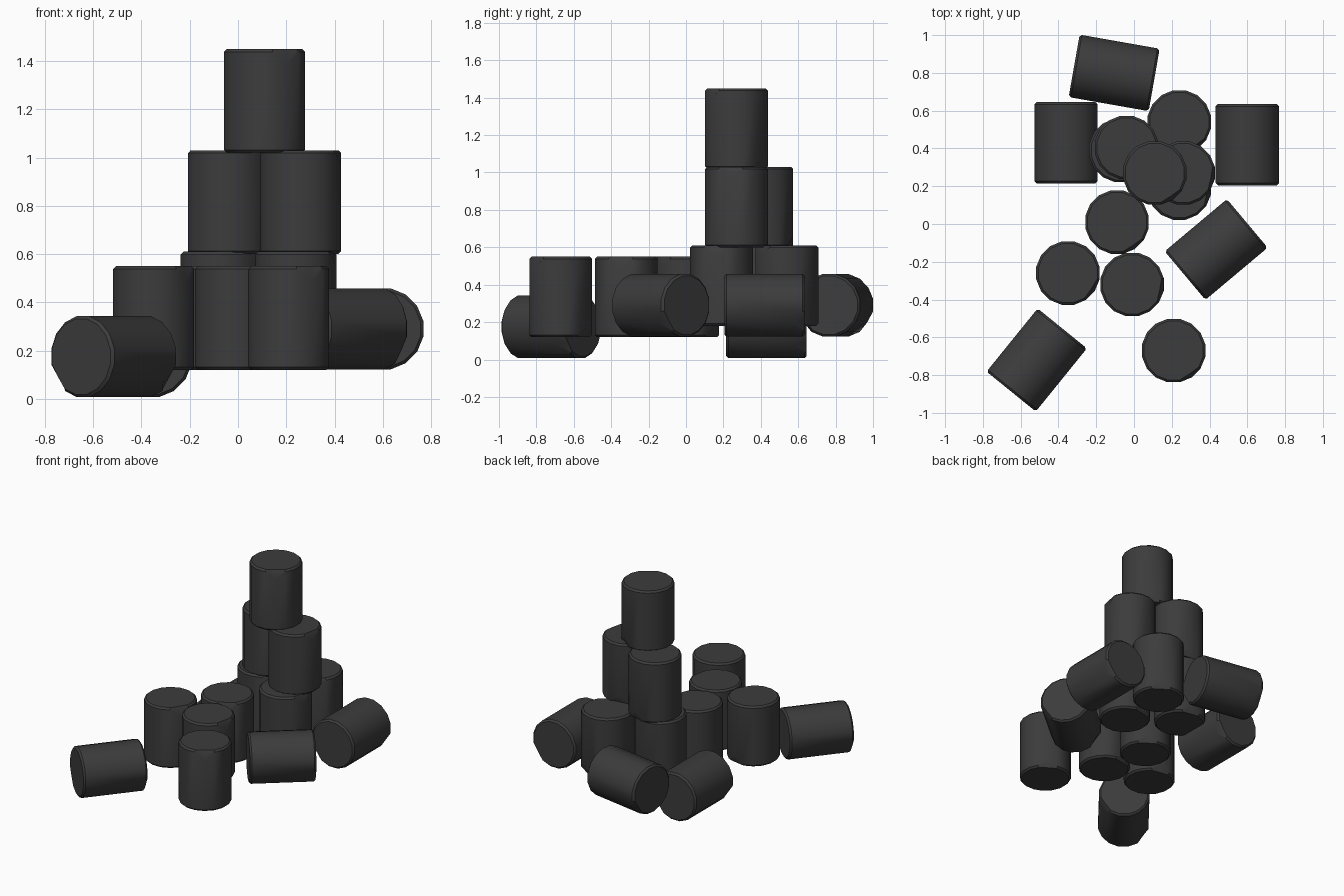
import bpy, bmesh
from math import sin, cos, pi, radians

if "Cube" in bpy.data.objects:
    bpy.data.objects.remove(bpy.data.objects["Cube"])

R, H, N, B = 0.171, 0.43, 16, 0.012

mat = bpy.data.materials.new("dark_metal")
mat.diffuse_color = (0.045, 0.045, 0.045, 1)
mat.use_nodes = True
mat.node_tree.nodes["Principled BSDF"].inputs["Base Color"].default_value = mat.diffuse_color


def make_can_mesh():
    """Can with chamfered rims and one small chip in each rim."""
    bm = bmesh.new()
    profile = [(R - B, -H / 2), (R, -H / 2 + B), (R, H / 2 - B), (R - B, H / 2)]
    rings = []
    for k, (r, z) in enumerate(profile):
        ring = []
        for i in range(N):
            a = 2 * pi * (i + 0.5) / N
            rr, zz = r, z
            if i == (2 if k < 2 else 13):      # chips
                if k in (0, 3):
                    rr -= 0.01
                else:
                    zz += 0.05 if k == 1 else -0.05
            ring.append(bm.verts.new((rr * cos(a), rr * sin(a), zz)))
        rings.append(ring)
    for lo, hi in zip(rings, rings[1:]):
        for i in range(N):
            j = (i + 1) % N
            bm.faces.new((lo[i], lo[j], hi[j], hi[i]))
    bm.faces.new(rings[0][::-1])
    bm.faces.new(rings[-1])
    me = bpy.data.meshes.new("can")
    bm.to_mesh(me)
    bm.free()
    me.materials.append(mat)
    return me


def add_can(name, loc, rot):
    ob = bpy.data.objects.new(name, make_can_mesh())
    bpy.context.collection.objects.link(ob)
    ob.location, ob.rotation_euler = loc, rot
    return ob


# upright cans: x, y, bottom z
standing = [
    (-0.09, 0.01, 0.12), (-0.35, -0.26, 0.12), (-0.01, -0.32, 0.12), (0.21, -0.67, 0.12),
    (-0.07, 0.39, 0.18), (0.24, 0.19, 0.18), (0.24, 0.54, 0.18),     # stack base
    (-0.04, 0.405, 0.60), (0.26, 0.27, 0.60),                        # stack middle
    (0.11, 0.27, 1.02),                                              # stack top
]
cans = [add_can(f"standing_can_{i}", (x, y, z + H / 2), (0, 0, radians(22.5 * (i % 3))))
        for i, (x, y, z) in enumerate(standing)]

# fallen cans: x, y, centre z, heading in degrees
fallen = [
    (-0.36, 0.43, 0.175, 90), (0.60, 0.42, 0.29, 90), (-0.105, 0.80, 0.29, -10),
    (0.435, -0.135, 0.29, 40), (-0.515, -0.72, 0.175, 51),
]
cans += [add_can(f"fallen_can_{i}", (x, y, z), (0, pi / 2, radians(d)))
         for i, (x, y, z, d) in enumerate(fallen)]

# smooth sides with crisp rims
for ob in cans:
    ob.select_set(True)
bpy.context.view_layer.objects.active = cans[0]
bpy.ops.object.shade_smooth_by_angle(angle=radians(30))
